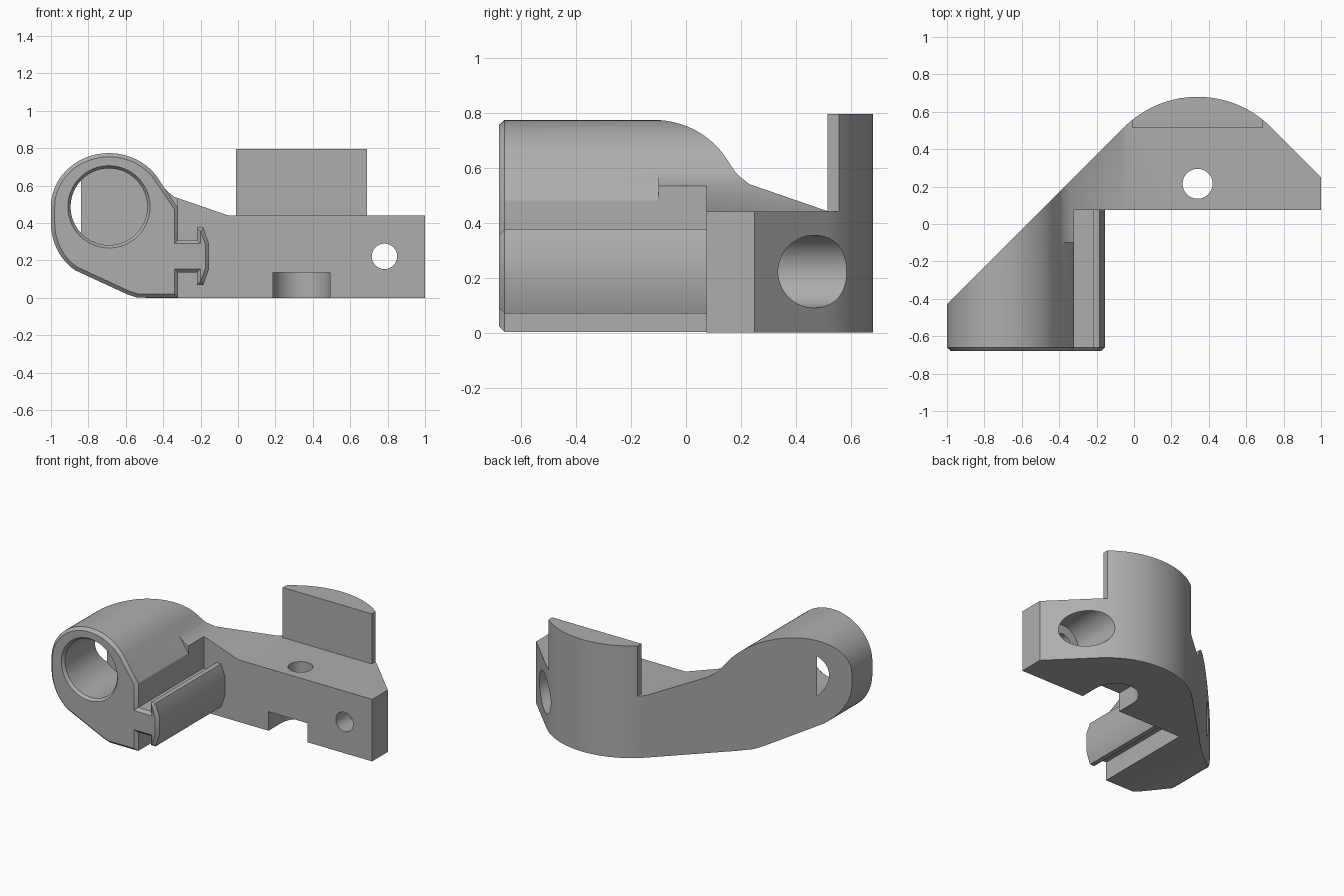
import bpy, bmesh, math
from mathutils import Vector

cube = bpy.data.objects.get("Cube")
if cube:
    bpy.data.objects.remove(cube, do_unlink=True)

grey = bpy.data.materials.new("plain grey")
grey.use_nodes = True
colour = (0.42, 0.42, 0.42, 1)
grey.diffuse_color = colour
grey.node_tree.nodes["Principled BSDF"].inputs["Base Color"].default_value = colour


def arc(cx, cy, a, b, start, end, steps):
    """Points along an elliptical arc, angles in degrees."""
    angles = [math.radians(start + (end - start) * i / steps) for i in range(steps + 1)]
    return [(cx + a * math.cos(t), cy + b * math.sin(t)) for t in angles]


def prism(name, points, axis, low, high, chamfer=0):
    """Extrude a profile along y or z, with an optional chamfer on the low end."""
    place = (lambda u, v: (u, low, v)) if axis == "y" else (lambda u, v: (u, v, low))
    step = Vector((0, high - low, 0)) if axis == "y" else Vector((0, 0, high - low))
    bm = bmesh.new()
    base = bm.faces.new([bm.verts.new(place(*p)) for p in points])
    extruded = bmesh.ops.extrude_face_region(bm, geom=[base], use_keep_orig=True)["geom"]
    bmesh.ops.translate(bm, vec=step, verts=[g for g in extruded if isinstance(g, bmesh.types.BMVert)])
    bmesh.ops.recalc_face_normals(bm, faces=bm.faces)
    if chamfer:
        bmesh.ops.inset_region(bm, faces=[base], thickness=chamfer, use_even_offset=True)
        bmesh.ops.translate(bm, vec=-step.normalized() * chamfer, verts=base.verts)
    mesh = bpy.data.meshes.new(name)
    bm.to_mesh(mesh)
    bm.free()
    obj = bpy.data.objects.new(name, mesh)
    bpy.context.collection.objects.link(obj)
    mesh.materials.append(grey)
    return obj


def cylinder(name, x, other, radius, axis, low, high, steps=64):
    return prism(name, arc(x, other, radius, radius, 0, 360, steps)[:-1], axis, low, high)


def combine(target, tool, operation):
    """Apply a boolean and discard the tool object."""
    tool.hide_render = True
    mod = target.modifiers.new(operation.lower(), "BOOLEAN")
    mod.operation, mod.object, mod.solver = operation, tool, "EXACT"
    bpy.context.view_layer.objects.active = target
    bpy.ops.object.modifier_apply(modifier=mod.name)
    bpy.data.objects.remove(tool, do_unlink=True)


# Tube housing with its T-shaped side rail, chamfered at the front
rail_half = [(-0.32, 0.31), (-0.22, 0.31), (-0.22, 0.375), (-0.185, 0.375), (-0.155, 0.29)]
rail = rail_half + [(x, 0.445 - z) for x, z in reversed(rail_half)]
housing = (arc(-0.69, 0.487, 0.31, 0.287, 180, 35, 28) + [(-0.32, 0.48)] + rail
           + [(-0.32, 0.002), (-0.54, 0.002), (-0.59, 0.018)]
           + arc(-0.72, 0.40, 0.28, 0.30, 237, 180, 10))
bracket = prism("bracket_body", housing, "y", -0.66, 0.75, chamfer=0.02)

# Sloping web that runs into the flat mounting arm
slope = [(-0.05, 0.44), (-0.34, 0.54), (-0.38, 0.572), (-0.41, 0.605), (-0.5, 0.55)]
arm = prism("mounting_arm", [(1, 0), (1, 0.44)] + slope + [(-0.5, 0)], "y", 0.075, 0.8)
combine(bracket, arm, "UNION")

# Short shoulder where the web meets the housing
shoulder = [(-0.32, 0.2), (-0.32, 0.533)] + slope[1:] + [(-0.5, 0.2)]
combine(bracket, prism("shoulder", shoulder, "y", -0.1, 0.2), "UNION")

# Upright block on the rear of the arm
upright = [(-0.01, 0.515), (0.69, 0.515), (0.69, 0.8), (-0.01, 0.8)]
combine(bracket, prism("upright_block", upright, "z", 0.2, 0.795), "UNION")

# Trim everything to the plan outline: diagonal back and round rear
plan = ([(-1.2, -0.63), (-1.2, -0.9), (1.2, -0.9), (1.2, 0.05)]
        + arc(0.34, 0.124, 0.556, 0.556, 45, 135, 32))
combine(bracket, prism("plan_trim", plan, "z", -0.2, 1), "INTERSECT")

# Blind tube bore with a chamfered mouth
combine(bracket, cylinder("tube_bore", -0.69, 0.487, 0.205, "y", -0.8, -0.27), "DIFFERENCE")
mouth = cylinder("bore_mouth", -0.69, 0.487, 0.235, "y", -0.70, -0.66)
for v in mouth.data.vertices:
    if v.co.y > -0.68:
        v.co.x = -0.69 + (v.co.x + 0.69) * 0.205 / 0.235
        v.co.z = 0.487 + (v.co.z - 0.487) * 0.205 / 0.235
combine(bracket, mouth, "DIFFERENCE")

# Vertical bolt hole with an open U-shaped pocket underneath
combine(bracket, cylinder("bolt_hole", 0.34, 0.215, 0.08, "z", -0.1, 0.6), "DIFFERENCE")
pocket = [(0.187, -0.1), (0.493, -0.1)] + arc(0.34, 0.215, 0.153, 0.153, 0, 180, 32)
combine(bracket, prism("nut_pocket", pocket, "z", -0.1, 0.135), "DIFFERENCE")

# Horizontal screw hole with a counterbore from the rear
combine(bracket, cylinder("screw_hole", 0.783, 0.222, 0.068, "y", -0.1, 0.7), "DIFFERENCE")
combine(bracket, cylinder("counterbore", 0.783, 0.222, 0.132, "y", 0.22, 0.9), "DIFFERENCE")

# Smooth the curves while keeping corners crisp
bpy.ops.object.select_all(action="DESELECT")
bracket.select_set(True)
bpy.context.view_layer.objects.active = bracket
bpy.ops.object.shade_smooth_by_angle(angle=math.radians(25))
